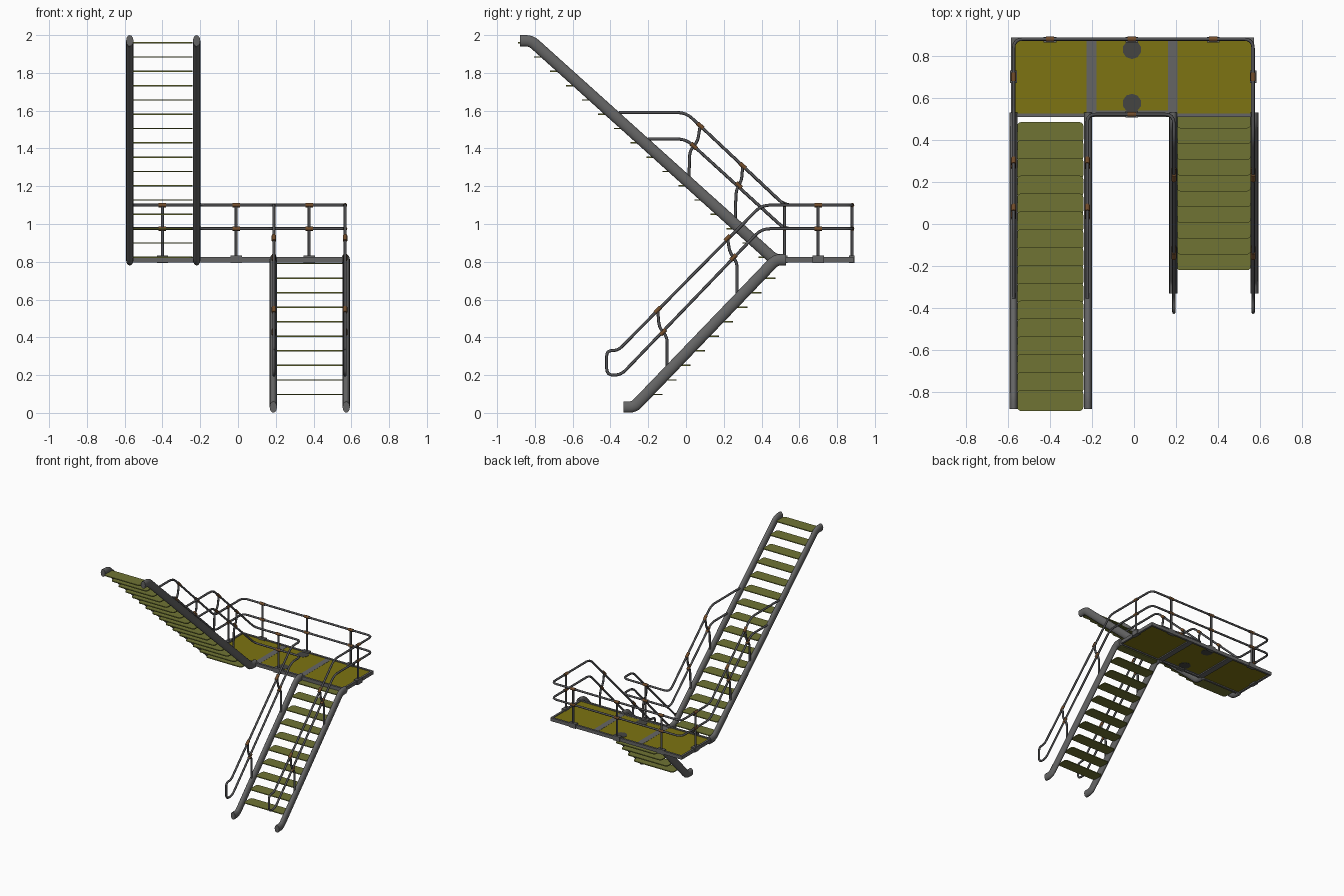
import bpy, bmesh, math
from mathutils import Vector as V

if "Cube" in bpy.data.objects:
    bpy.data.objects.remove(bpy.data.objects["Cube"])


def mat(name, r, g, b):
    m = bpy.data.materials.new(name)
    m.diffuse_color = (r, g, b, 1)
    m.use_nodes = True
    m.node_tree.nodes["Principled BSDF"].inputs["Base Color"].default_value = m.diffuse_color
    return m


STEEL = mat("grey steel", .13, .13, .13)
RAIL = mat("dark rail steel", .085, .085, .09)
DECK = mat("yellow olive deck", .205, .175, .006)
TREAD = mat("green olive tread", .16, .175, .034)
RUST = mat("rusty brown fitting", .17, .075, .025)
DARK = mat("dark grey plate", .06, .06, .055)


def fillet(pts, r, n=4):
    """Round the inner corners of a polyline."""
    pts = [V(p) for p in pts]
    out = [pts[0]]
    for a, b, c in zip(pts, pts[1:], pts[2:]):
        d = min(r, (a - b).length * .48, (c - b).length * .48)
        p, q = b + (a - b).normalized() * d, b + (c - b).normalized() * d
        for i in range(n + 1):
            t = i / n
            out.append(p * (1 - t) ** 2 + b * 2 * t * (1 - t) + q * t * t)
    return out + [pts[-1]]


def tube(name, pts, rad, material, r=.03, res=2):
    cu = bpy.data.curves.new(name, 'CURVE')
    cu.dimensions = '3D'
    cu.bevel_depth = rad
    cu.bevel_resolution = res
    cu.use_fill_caps = True
    path = fillet(pts, r)
    s = cu.splines.new('POLY')
    s.points.add(len(path) - 1)
    for sp, p in zip(s.points, path):
        sp.co = (*p, 1)
    s.use_smooth = True
    cu.materials.append(material)
    o = bpy.data.objects.new(name, cu)
    bpy.context.collection.objects.link(o)
    return o


def from_bm(name, bm, material):
    me = bpy.data.meshes.new(name)
    bmesh.ops.recalc_face_normals(bm, faces=bm.faces)
    bm.to_mesh(me)
    bm.free()
    me.materials.append(material)
    o = bpy.data.objects.new(name, me)
    bpy.context.collection.objects.link(o)
    return o


def box(name, lo, hi, material, bevel=0):
    lo, hi = V(lo), V(hi)
    bm = bmesh.new()
    bmesh.ops.create_cube(bm, size=1)
    for v in bm.verts:
        v.co = V(((lo[i] + hi[i]) / 2 + v.co[i] * (hi[i] - lo[i]) for i in range(3)))
    if bevel:  # round only the vertical corners
        es = [e for e in bm.edges if abs(e.verts[0].co.z - e.verts[1].co.z) > 1e-5]
        bmesh.ops.bevel(bm, geom=es, offset=bevel, segments=3, profile=.5, affect='EDGES')
    return from_bm(name, bm, material)


def disc(name, c, r, h):
    bm = bmesh.new()
    bmesh.ops.create_cone(bm, cap_ends=True, segments=10, radius1=r, radius2=r, depth=h)
    bmesh.ops.translate(bm, verts=bm.verts, vec=c)
    return from_bm(name, bm, DARK)


# stair stringers: flattened pipes with level ends
LOW = [(0, -.33, .031), (0, -.275, .031), (0, .475, .81), (0, .53, .81)]
UP = [(0, .53, .81), (0, .47, .81), (0, -.82, 1.97), (0, -.88, 1.97)]
for name, path, xs in (("lower_stringer", LOW, (.187, .573)), ("upper_stringer", UP, (-.573, -.219))):
    for x in xs:
        o = tube(name, path, .03, STEEL, r=.03, res=4)
        o.location.x = x
        o.scale.x = .65

# treads
for k in range(16):
    y, z = -.89 + .085 * k, 1.96 - .0757 * k
    box("upper_tread", (-.556, y, z - .004), (-.241, y + .1, z + .003), TREAD, .018)
for k in range(10):
    y, z = -.22 + .075 * k, .098 + .077 * k
    box("lower_tread", (.203, y, z - .004), (.556, min(y + .095, .52), z + .003), TREAD, .018)

# landing frame and cross bars
Z0, Z1 = .797, .824
for y in (.51, .872):
    box("landing_frame_long", (-.585, y, Z0), (.572, y + .016, Z1), STEEL)
for x in (-.585, .556):
    box("landing_frame_side", (x, .526, Z0), (x + .016, .872, Z1), STEEL)
for x0, x1 in ((-.225, -.178), (.163, .208)):
    box("landing_cross_bar", (x0, .526, Z0), (x1, .872, .819), STEEL)
box("landing_front_strip", (-.178, .526, .808), (.163, .54, .819), STEEL)

# deck panels and round base plates
for x0, x1, y0 in ((-.569, -.225, .526), (-.178, .163, .54), (.208, .556, .526)):
    box("deck_panel", (x0, y0, .806), (x1, .872, .818), DECK)
for y in (.575, .83):
    disc("deck_base_plate", (-.01, y, .812), .045, .016)


# guard rails: one closed-end tube each, upper flight -> landing -> lower flight -> back
def rail(name, xl, xr, yb):
    def left(z, yt, zt, ye):
        p = [(xl, ye, zt), (xl, yt, zt), (xl, .52, z)]
        if yb < .6:
            p[-1] = (xl, yb, z)
        else:
            p.append((xl, yb, z))
        return p
    top = left(1.1, 0, 1.59, -.355) + [(xr, yb, 1.1), (xr, .40, 1.1), (xr, -.36, .33), (xr, -.42, .33)]
    mid = [(xr, -.42, .2), (xr, -.345, .2), (xr, .40, .975), (xr, yb, .975)]
    tube(name, top + mid + left(.975, 0, 1.45, -.2)[::-1], .008, RAIL, r=.045)


rail("outer_guard_rail", -.573, .567, .88)
rail("inner_guard_rail", -.222, .19, .522)


def fitting(p, d):
    p, d = V(p), V(d).normalized() * .02
    tube("rail_fitting", [p - d, p + d], .0115, RUST)


# landing posts with foot clamps and fittings
for x, y, d in ((-.4, .88, (1, 0, 0)), (-.01, .88, (1, 0, 0)), (.377, .88, (1, 0, 0)), (-.01, .522, (1, 0, 0)),
                (-.573, .7, (0, 1, 0)), (.567, .7, (0, 1, 0))):
    tube("landing_post", [(x, y, .8), (x, y, 1.1)], .008, RAIL)
    for z in (.975, 1.1):
        fitting((x, y, z), d)
    hx, hy = (.03, .016) if d[0] else (.016, .03)
    box("post_clamp", (x - hx, y - hy, .794), (x + hx, min(y + hy, .891), .832), STEEL)

# cranked stair posts
LOWER = [[(-.15, .545), (-.142, .455), (-.1, .40), (-.1, .22)], [(.22, .925), (.232, .85), (.27, .795), (.27, .61)]]
UPPER = [[(.075, 1.52), (.062, 1.44), (.02, 1.385), (.015, 1.23)], [(.30, 1.308), (.295, 1.235), (.265, 1.175), (.26, 1.01)]]
for posts, xs, d in ((LOWER, (.19, .567), (0, 1, 1)), (UPPER, (-.573, -.222), (0, -1, .93))):
    for p in posts:
        for x in xs:
            tube("stair_post", [(x, *q) for q in p], .008, RAIL, r=.025)
            fitting((x, *p[0]), d)
            m = (V(p[1]) + V(p[2])) / 2
            fitting((x, *m), d)
